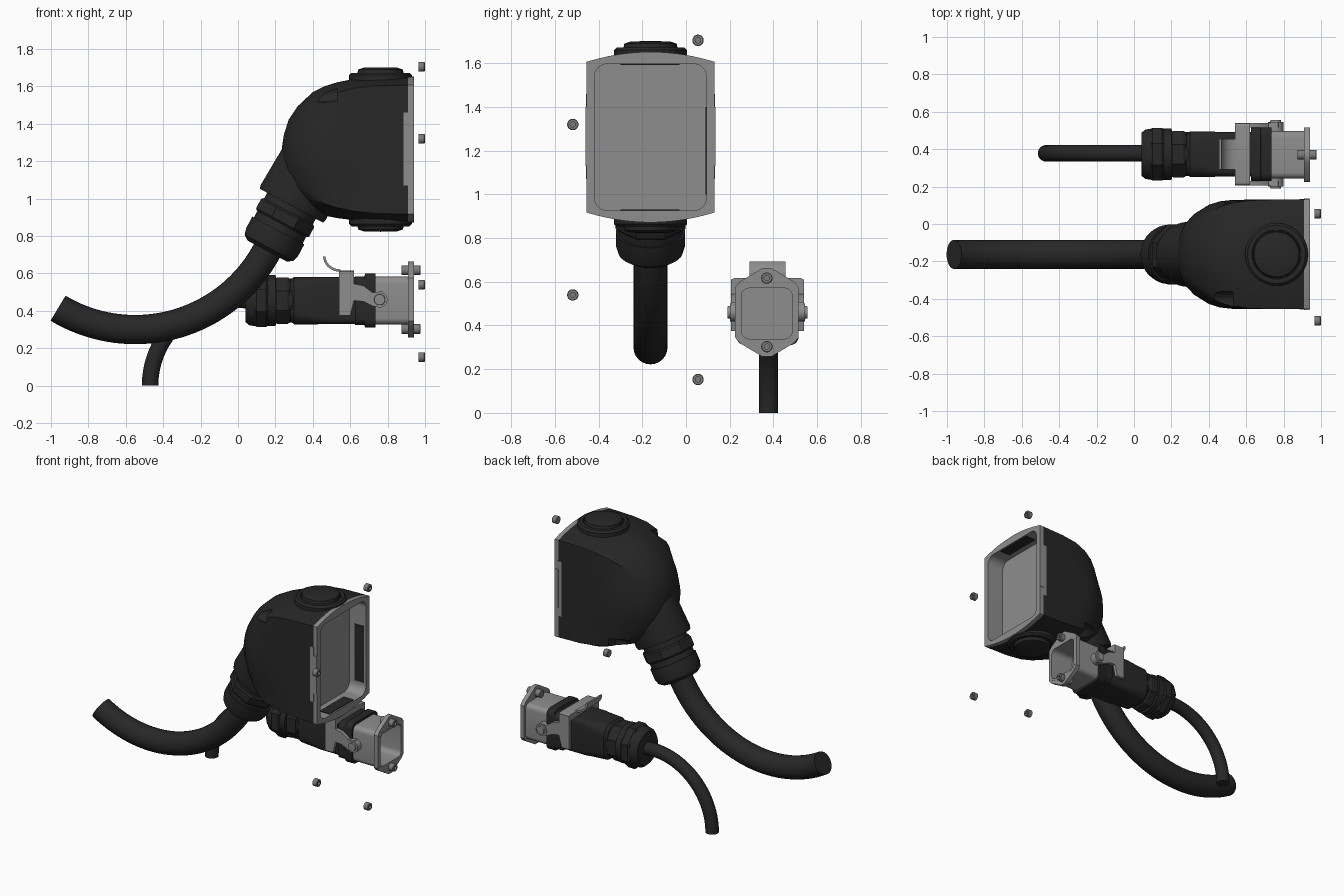
import bpy, bmesh, math
from mathutils import Vector

if "Cube" in bpy.data.objects:
    bpy.data.objects.remove(bpy.data.objects["Cube"])


def material(name, v):
    m = bpy.data.materials.new(name)
    m.diffuse_color = (v, v, v, 1)
    m.use_nodes = True
    m.node_tree.nodes["Principled BSDF"].inputs["Base Color"].default_value = m.diffuse_color
    return m


BLACK = material("black plastic", 0.02)
GRAY = material("gray metal", 0.27)
STEEL = material("screw steel", 0.2)


def loft(name, rings, mats, rule=None, caps=True):
    """Skin a list of equal-length point rings."""
    bm = bmesh.new()
    vr = [[bm.verts.new(p) for p in r] for r in rings]
    n = len(vr[0])
    for a, b in zip(vr, vr[1:]):
        for i in range(n):
            bm.faces.new((a[i], a[(i + 1) % n], b[(i + 1) % n], b[i]))
    if caps:
        bm.faces.new(vr[0])
        bm.faces.new(vr[-1])
    bmesh.ops.remove_doubles(bm, verts=bm.verts, dist=1e-5)
    bmesh.ops.recalc_face_normals(bm, faces=bm.faces)
    if rule:
        for f in bm.faces:
            f.material_index = rule(f.calc_center_median())
    me = bpy.data.meshes.new(name)
    bm.to_mesh(me)
    bm.free()
    for m in mats:
        me.materials.append(m)
    ob = bpy.data.objects.new(name, me)
    bpy.context.collection.objects.link(ob)
    return ob


def lathe(name, prof, origin, axis, mat, seg=32, ys=1.0):
    """Revolve (distance, radius) pairs around an axis."""
    o, d = Vector(origin), Vector(axis).normalized()
    u = Vector((0, 1, 0)) if abs(d.y) < 0.9 else Vector((1, 0, 0))
    v = d.cross(u)
    rings = []
    for t, r in prof:
        r = max(r, 1e-4)
        rings.append([o + d * t + u * (r * ys * math.cos(a)) + v * (r * math.sin(a))
                      for a in (2 * math.pi * (i + 0.5) / seg for i in range(seg))])
    return loft(name, rings, [mat])


def rounded(x, yc, zc, hy, hz, r, k=6):
    """Rounded rectangle ring in a plane of constant x."""
    pts = []
    for q, (sy, sz) in enumerate(((1, 1), (-1, 1), (-1, -1), (1, -1))):
        for i in range(k):
            a = math.pi / 2 * (q + i / (k - 1))
            pts.append((x, yc + sy * (hy - r) + r * math.cos(a),
                        zc + sz * (hz - r) + r * math.sin(a)))
    return pts


def prism(name, xz, y0, y1, mat):
    return loft(name, [[(x, y, z) for x, z in xz] for y in (y0, y1)], [mat])


def box(name, x0, x1, y0, y1, z0, z1, mat):
    return prism(name, [(x0, z0), (x1, z0), (x1, z1), (x0, z1)], y0, y1, mat)


def cable(name, cx, y, cz, R, r, a0, a1):
    rings = []
    for j in range(41):
        a = math.radians(a0 + (a1 - a0) * j / 40)
        rings.append([(cx + (R + r * math.cos(p)) * math.sin(a), y + r * math.sin(p),
                       cz - (R + r * math.cos(p)) * math.cos(a))
                      for p in (2 * math.pi * i / 24 for i in range(24))])
    return loft(name, rings, [BLACK])


# ---------- large hood ----------
YC = -0.1625


def hood_ring(x, z0, z1, w, t):
    """Ellipse (t=0) blending to an arched rectangle (t=1)."""
    zc, h, s, pts = (z0 + z1) / 2, (z1 - z0) / 2, 0.045, []
    for i in range(64):
        a = 2 * math.pi * i / 64
        c, n = math.cos(a), math.sin(a)
        m = max(abs(c), abs(n))
        ry, rz = w * c / m, (h - s) * n / m
        rz += math.copysign(s * (1 - (ry / w) ** 2), n)
        pts.append((x, YC + w * c * (1 - t) + ry * t, zc + h * n * (1 - t) + rz * t))
    return pts


rings = [hood_ring(*s) for s in (
    (0.236, 1.20, 1.28, 0.04, 0), (0.245, 1.12, 1.34, 0.10, 0), (0.27, 1.05, 1.42, 0.16, 0.05),
    (0.32, 0.985, 1.495, 0.215, 0.2), (0.40, 0.93, 1.57, 0.265, 0.45), (0.46, 0.91, 1.60, 0.284, 0.65),
    (0.53, 0.896, 1.622, 0.2915, 0.82), (0.62, 0.885, 1.64, 0.2925, 0.95), (0.74, 0.876, 1.648, 0.2925, 1),
    (0.91, 0.872, 1.652, 0.2925, 1), (0.94, 0.872, 1.652, 0.2925, 1))]
rings += [rounded(x, YC, 1.262, 0.257, 0.335, 0.06, 16) for x in (0.94, 0.81)]
hood = loft("hood_housing", rings, [BLACK, GRAY],
            lambda c: int(c.x > 0.905 or (c.x > 0.8 and abs(c.y - YC) < 0.2575 and abs(c.z - 1.262) < 0.3355)))

# screw pockets on two opposite corners
for name, y, z in (("upper_pocket_cutter", -0.415, 1.57), ("lower_pocket_cutter", 0.09, 0.955)):
    cut = lathe(name, [(0, 0.055), (0.33, 0.055)], (0.2, y, z), (1, 0, 0), BLACK)
    cut.hide_render = True
    cut.hide_set(True)
    mod = hood.modifiers.new(name, 'BOOLEAN')
    mod.object = cut
    mod.operation = 'DIFFERENCE'
    mod.solver = 'EXACT'

# side inserts of the rim and dark slots in the opening
for sy, side in ((-1, "front"), (1, "rear")):
    y = YC + sy * 0.2925
    box(side + "_rim_insert", 0.885, 0.915, y - 0.003, y + 0.003, 1.07, 1.46, GRAY)
    box(side + "_rim_clip", 0.91, 0.938, y - 0.005, y + 0.005, 1.13, 1.40, GRAY)
box("rear_slot", 0.85, 0.925, 0.09, 0.097, 1.0, 1.4, BLACK)
box("lower_slot", 0.85, 0.93, -0.30, -0.03, 0.92, 0.931, BLACK)
box("upper_slot", 0.85, 0.93, -0.30, -0.03, 1.593, 1.604, BLACK)

# round plugs above and below
for name, z, d in (("top_plug", 1.605, 1), ("bottom_plug", 0.92, -1)):
    lathe(name, [(0, 0.168), (0.055, 0.168), (0.068, 0.155), (0.068, 0.132), (0.06, 0.13),
                 (0.06, 0.125), (0.085, 0.12), (0.095, 0.09), (0.097, 0)], (0.762, YC, z), (0, 0, d), BLACK, 48)

# neck, gland and cable
D, N = (-0.47, 0, -0.88), (0.286, YC, 0.962)
lathe("hood_neck", [(-0.32, 0.185), (-0.02, 0.198), (0, 0.192)], N, D, BLACK, 48, 0.88)
lathe("gland_base", [(-0.02, 0.148), (0.15, 0.148), (0.15, 0.158), (0.22, 0.158), (0.255, 0.148),
                     (0.275, 0.12), (0.275, 0.06)], N, D, BLACK, 40)
lathe("gland_hex", [(0.035, 0.165), (0.045, 0.174), (0.1, 0.174), (0.11, 0.165)], N, D, BLACK, 8)
cable("large_cable", -0.55, YC, 1.10, 0.80, 0.078, -31, 64)

# loose mounting screws
SCREW = [(0, 0.018), (0, 0.026), (0.03, 0.026), (0.034, 0.023), (0.034, 0.012), (0.018, 0.012), (0.018, 0)]
for i, (y, z) in enumerate(((0.055, 1.705), (-0.518, 1.32), (-0.518, 0.54), (0.055, 0.153))):
    lathe("mounting_screw_%d" % (i + 1), SCREW, (0.965, y, z), (1, 0, 0), STEEL, 24)

# ---------- small connector ----------
Y, Z = 0.373, 0.455
X = (1, 0, 0)
cable("small_cable", -0.01, Y + 0.005, 0, 0.46, 0.044, 172, 270)
lathe("small_gland", [(0, 0.05), (0, 0.115), (0.02, 0.132), (0.05, 0.137), (0.16, 0.137),
                      (0.165, 0.118), (0.26, 0.118)], (0.04, Y, Z), X, BLACK, 40)
lathe("small_gland_nut", [(0.09, 0.145), (0.1, 0.153), (0.15, 0.153), (0.16, 0.145)], (0, Y, Z), X, BLACK, 8)
lathe("small_gland_hex", [(0.2, 0.128), (0.21, 0.135), (0.265, 0.135), (0.275, 0.128)], (0, Y, Z), X, BLACK, 8)
loft("connector_body", [rounded(*s) for s in (
    (0.28, Y, Z, 0.105, 0.11, 0.06), (0.30, Y, Z, 0.122, 0.127, 0.07), (0.42, Y, Z, 0.122, 0.127, 0.05),
    (0.45, Y, Z, 0.118, 0.125, 0.03), (0.70, Y, Z, 0.118, 0.125, 0.03))], [BLACK])
loft("connector_collar", [rounded(x, Y, Z, 0.143, h, 0.04) for x, h in
                          ((0.625, 0.13), (0.675, 0.13), (0.68, 0.145), (0.735, 0.145))], [BLACK])

# open gray base with pointed flange
loft("base_box", [rounded(x, Y - 0.003, Z, 0.128 - d, 0.128 - d, 0.035) for x, d in
                  ((0.73, 0), (0.941, 0), (0.941, 0.012), (0.76, 0.012))], [GRAY])


def flange_ring(x):
    pts = []
    for y, z in ((0.145, -0.115), (0.145, 0.115), (0.125, 0.14), (0.045, 0.188), (0.02, 0.203)):
        pts.append((y, z))
    pts += [(-y, z) for y, z in reversed(pts)][:5]
    lower = [(-0.125, -0.14), (-0.045, -0.188), (-0.02, -0.203), (0.02, -0.203), (0.045, -0.188), (0.125, -0.14)]
    return [(x, Y - 0.003 + y, 0.46 + z) for y, z in pts + lower]


# flange is a frame around the opening
fl = loft("base_flange", [flange_ring(0.91), flange_ring(0.94)], [GRAY])
hole = loft("flange_cutter", [rounded(x, Y - 0.003, Z, 0.117, 0.117, 0.025) for x in (0.88, 0.97)], [GRAY])
hole.hide_render = True
hole.hide_set(True)
mod = fl.modifiers.new("opening", 'BOOLEAN')
mod.object = hole
mod.operation = 'DIFFERENCE'
for name, z in (("upper_flange_screw", 0.617), ("lower_flange_screw", 0.303)):
    lathe(name, [(-0.035, 0)] + [(t + (-0.035 if t < 0.01 else 0.035), r) for t, r in SCREW],
          (0.873 + 0.035, Y - 0.003, z), X, STEEL, 24)

# locking lever: two arms, pins, bridge and curled lip
ARM = [(0.54, 0.61), (0.62, 0.61), (0.62, 0.545), (0.67, 0.535), (0.72, 0.498), (0.77, 0.505), (0.795, 0.46),
       (0.77, 0.418), (0.72, 0.425), (0.67, 0.45), (0.62, 0.455), (0.60, 0.375), (0.54, 0.375)]
for side, s in (("front", -1), ("rear", 1)):
    prism(side + "_lever_arm", ARM, Y + s * 0.143, Y + s * 0.167, GRAY)
    lathe(side + "_lever_pin", [(0.12, 0.042), (0.172, 0.042), (0.172, 0.03), (0.182, 0.028), (0.182, 0)],
          (0.757, Y, 0.46), (0, s, 0), GRAY, 24)
loft("lever_bridge", [rounded(x, Y, 0.595, 0.167, 0.022, 0.018) for x in (0.54, 0.62)], [GRAY])
arc = [(math.radians(a)) for a in range(180, 271, 10)]
lip = [(0.548 + 0.093 * math.cos(a), 0.692 + 0.083 * math.sin(a)) for a in arc]
lip += [(0.548 + 0.08 * math.cos(a), 0.692 + 0.07 * math.sin(a)) for a in reversed(arc)]
prism("lever_lip", lip, Y - 0.082, Y + 0.082, GRAY)

# smooth shading with crisp edges
bpy.ops.object.select_all(action='DESELECT')
for ob in bpy.context.scene.objects:
    if not ob.hide_render:
        ob.select_set(True)
        bpy.context.view_layer.objects.active = ob
bpy.ops.object.shade_smooth_by_angle(angle=math.radians(32))
